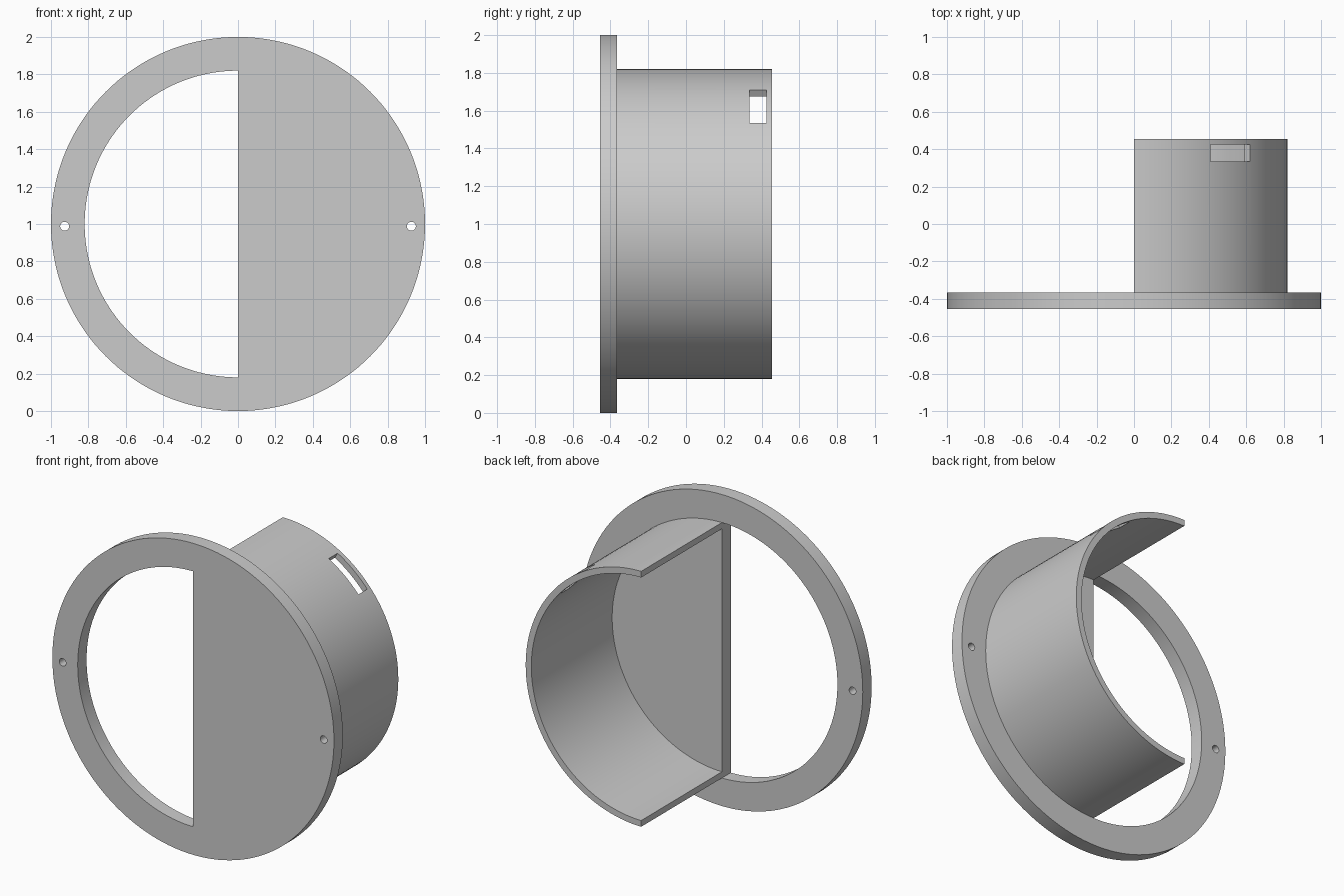
import bpy
import bmesh
from math import cos, sin, pi, radians

FRONT, FLANGE_BACK, BACK = -0.455, -0.365, 0.455
OUTER, INNER = 0.82, 0.78

if "Cube" in bpy.data.objects:
    bpy.data.objects.remove(bpy.data.objects["Cube"])

grey = bpy.data.materials.new("plain grey")
grey.use_nodes = True
colour = (0.6, 0.6, 0.6, 1)
grey.diffuse_color = colour
grey.node_tree.nodes["Principled BSDF"].inputs["Base Color"].default_value = colour


def arc(radius, start, end, steps, cx=0, cz=1):
    """Points along an arc in the XZ plane, angles in degrees."""
    angles = [radians(start + (end - start) * i / steps) for i in range(steps + 1)]
    return [(cx + radius * cos(a), cz + radius * sin(a)) for a in angles]


def extrude(name, outline, y0, y1):
    """Solid prism from an XZ outline, running from y0 to y1."""
    bm = bmesh.new()
    face = bm.faces.new([bm.verts.new((x, y0, z)) for x, z in outline])
    result = bmesh.ops.extrude_face_region(bm, geom=[face])
    moved = [v for v in result["geom"] if isinstance(v, bmesh.types.BMVert)]
    bmesh.ops.translate(bm, verts=moved, vec=(0, y1 - y0, 0))
    bmesh.ops.recalc_face_normals(bm, faces=bm.faces)
    mesh = bpy.data.meshes.new(name)
    bm.to_mesh(mesh)
    bm.free()
    mesh.materials.append(grey)
    obj = bpy.data.objects.new(name, mesh)
    bpy.context.collection.objects.link(obj)
    return obj


def cut(obj, cutter):
    """Subtract the cutter, then discard it."""
    mod = obj.modifiers.new("cut", "BOOLEAN")
    mod.operation = "DIFFERENCE"
    mod.solver = "EXACT"
    mod.object = cutter
    cutter.hide_render = True
    bpy.context.view_layer.objects.active = obj
    bpy.ops.object.modifier_apply(modifier=mod.name)
    bpy.data.objects.remove(cutter)


def smooth(obj):
    bpy.ops.object.select_all(action="DESELECT")
    obj.select_set(True)
    bpy.context.view_layer.objects.active = obj
    bpy.ops.object.shade_smooth_by_angle(angle=radians(30))


# Round flange with a half-moon opening and two screw holes
flange = extrude("flange", arc(1, 0, 360, 144)[:-1], FRONT, FLANGE_BACK)
cut(flange, extrude("opening_cutter", arc(OUTER, 90, 270, 72), FRONT - 0.1, FLANGE_BACK + 0.1))
for x in (-0.927, 0.927):
    hole = arc(0.024, 0, 360, 24, x, 0.988)[:-1]
    cut(flange, extrude("hole_cutter", hole, FRONT - 0.1, FLANGE_BACK + 0.1))
smooth(flange)

# Half-round hood behind the closed side, with a radial slot near its rim
section = arc(OUTER, -90, 90, 72) + arc(INNER, 90, -90, 72)
hood = extrude("half_round_hood", section, FLANGE_BACK, BACK)
wedge = arc(0.9, 40.8, 60, 12) + arc(0.7, 60, 40.8, 12)
cut(hood, extrude("slot_cutter", wedge, 0.335, 0.425))
smooth(hood)
